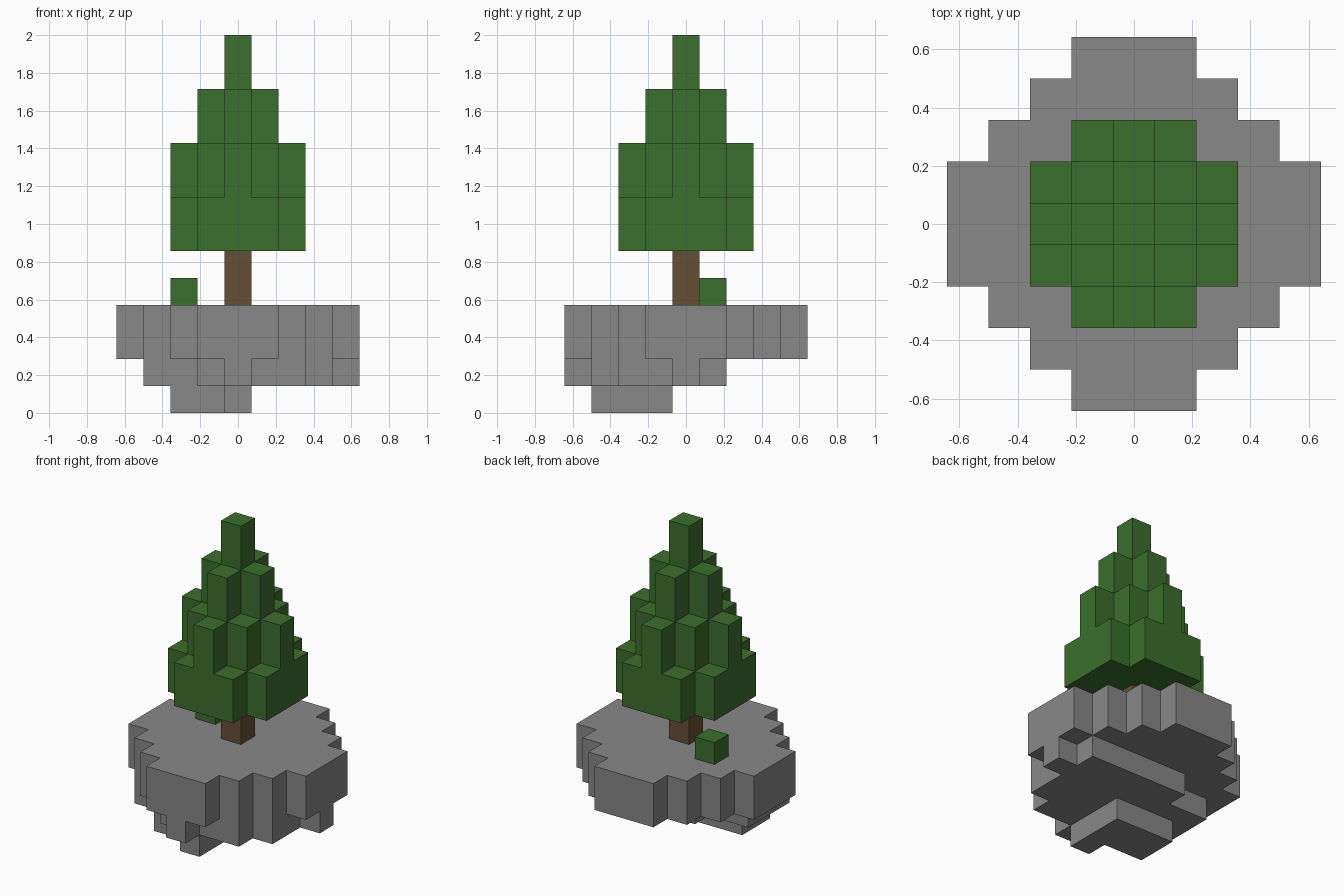
import bpy
import bmesh
from mathutils import Vector

cube = bpy.data.objects.get("Cube")
if cube:
    bpy.data.objects.remove(cube, do_unlink=True)

UNIT = 1 / 7  # side of one block


def material(name, rgb):
    mat = bpy.data.materials.new(name)
    mat.use_nodes = True
    mat.diffuse_color = (*rgb, 1)
    bsdf = mat.node_tree.nodes["Principled BSDF"]
    bsdf.inputs["Base Color"].default_value = (*rgb, 1)
    bsdf.inputs["Roughness"].default_value = 0.9
    return mat


def layer(rows, bottom, top):
    """Blocks from rows {y: (first x, last x)}, stacked between two levels."""
    return {(x, y, z) for y, (first, last) in rows.items()
            for x in range(first, last + 1) for z in range(bottom, top)}


def stepped(half_widths):
    """Symmetric rows: half width for each distance from the middle row."""
    return {s * i: (-w, w) for i, w in enumerate(half_widths) for s in (-1, 1)}


def block_object(name, cells, mat):
    """Skin a set of blocks with only their exposed faces."""
    bm = bmesh.new()
    for cell in cells:
        centre = Vector(cell) + Vector((0, 0, 0.5))
        for axis in range(3):
            for sign in (-1, 1):
                normal = Vector((0, 0, 0))
                normal[axis] = sign
                if tuple(int(c + n) for c, n in zip(cell, normal)) in cells:
                    continue
                u = Vector((0, 0, 0))
                u[(axis + 1) % 3] = 0.5
                v = normal.cross(u)
                mid = centre + normal / 2
                corners = (mid - u - v, mid + u - v, mid + u + v, mid - u + v)
                bm.faces.new([bm.verts.new(p * UNIT) for p in corners])
    bmesh.ops.remove_doubles(bm, verts=bm.verts[:], dist=UNIT / 100)
    mesh = bpy.data.meshes.new(name)
    bm.to_mesh(mesh)
    bm.free()
    mesh.materials.append(mat)
    obj = bpy.data.objects.new(name, mesh)
    bpy.context.collection.objects.link(obj)
    return obj


stone = material("stone grey", (0.246, 0.246, 0.246))
leaf = material("leaf green", (0.045, 0.162, 0.026))
bark = material("bark brown", (0.130, 0.080, 0.034))

# Floating island: round top slab, uneven underside, small lowest tip
slab = layer(stepped((4, 4, 3, 2, 1)), 2, 4)
underside = layer({1: (-1, 3), 0: (-3, 4), -1: (-3, 3),
                   -2: (-3, 3), -3: (-1, 2), -4: (0, 0)}, 1, 2)
tip = layer({-1: (-2, 0), -2: (-2, 0), -3: (0, 0)}, 0, 1)
block_object("rock_island", slab | underside | tip, stone)

# Tree trunk
block_object("tree_trunk", layer({0: (0, 0)}, 4, 6), bark)

# Foliage: tiers narrowing to a single column
tiers = ((2, 2, 1), (2, 1, 0), (1, 0), (0,))
foliage = set()
for i, widths in enumerate(tiers):
    foliage |= layer(stepped(widths), 6 + 2 * i, 8 + 2 * i)
block_object("tree_foliage", foliage, leaf)

# Small shrub beside the trunk
block_object("shrub", layer({1: (-2, -2)}, 4, 5), leaf)
